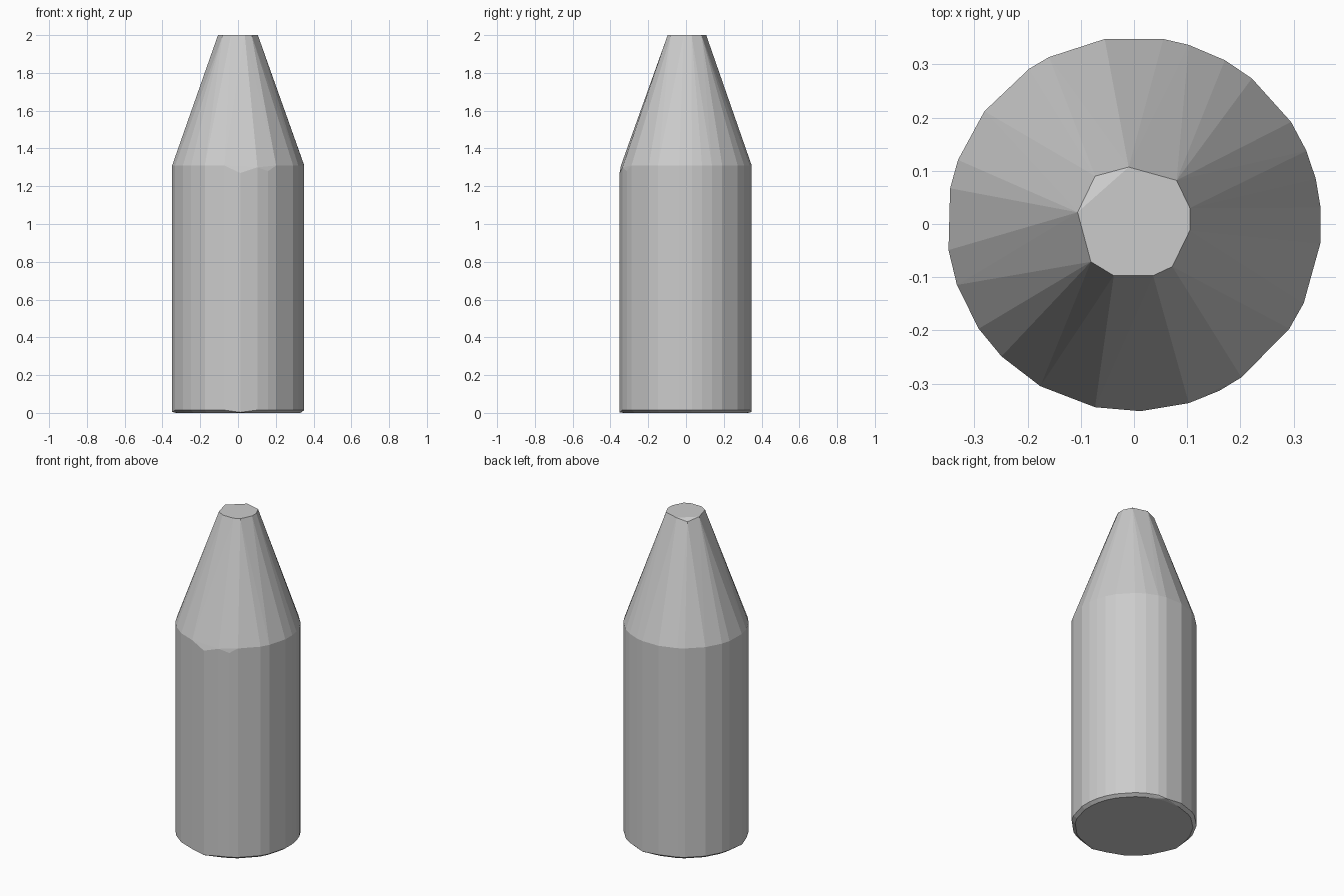
import bpy, bmesh
from math import radians, cos, sin

cube = bpy.data.objects.get("Cube")
if cube:
    bpy.data.objects.remove(cube)

RADIUS = 0.352
# Uneven facet directions around the body, in degrees
ANGLES = [99, 81, 73, 61, 51, 33, 23, 14, 5, -6, -25, -34, -55, -63, -73,
          -88, -102, -120, -135, -146, -161, -172, 169, 160, 143, 124, 117]
SHOULDER_DIPS = {-88: 0.04, -63: 0.03, -73: 0.01}
TIP = [(-0.01, 0.107), (0.08, 0.082), (0.105, 0.03), (0.105, -0.012), (0.072, -0.08),
       (0.036, -0.097), (-0.038, -0.097), (-0.081, -0.071), (-0.106, 0.022)]


def ring(bm, radius, height, dips=None):
    for a in ANGLES:
        z = height - (dips or {}).get(a, 0)
        bm.verts.new((radius * cos(radians(a)), radius * sin(radians(a)), z))


grey = bpy.data.materials.new("light grey")
grey.use_nodes = True
colour = (0.6, 0.6, 0.6, 1)
grey.diffuse_color = colour
grey.node_tree.nodes["Principled BSDF"].inputs["Base Color"].default_value = colour

# Faceted body with a conical nose, wrapped around its rings
bm = bmesh.new()
ring(bm, RADIUS - 0.02, 0)
ring(bm, RADIUS, 0.015, {-88: 0.012, -172: 0.01, 81: 0.01})
ring(bm, RADIUS, 1.31, SHOULDER_DIPS)
for x, y in TIP:
    bm.verts.new((x, y, 2))
bm.verts.new((-0.073, 0.09, 1.985))  # chipped corner of the tip
hull = bmesh.ops.convex_hull(bm, input=bm.verts)
loose = [v for v in bm.verts if not v.link_faces]
bmesh.ops.delete(bm, geom=loose, context='VERTS')
bmesh.ops.dissolve_limit(bm, angle_limit=radians(0.5), verts=bm.verts, edges=bm.edges)
bmesh.ops.recalc_face_normals(bm, faces=bm.faces)

mesh = bpy.data.meshes.new("pointed_body")
bm.to_mesh(mesh)
bm.free()
mesh.materials.append(grey)
body = bpy.data.objects.new("pointed_body", mesh)
bpy.context.collection.objects.link(body)
